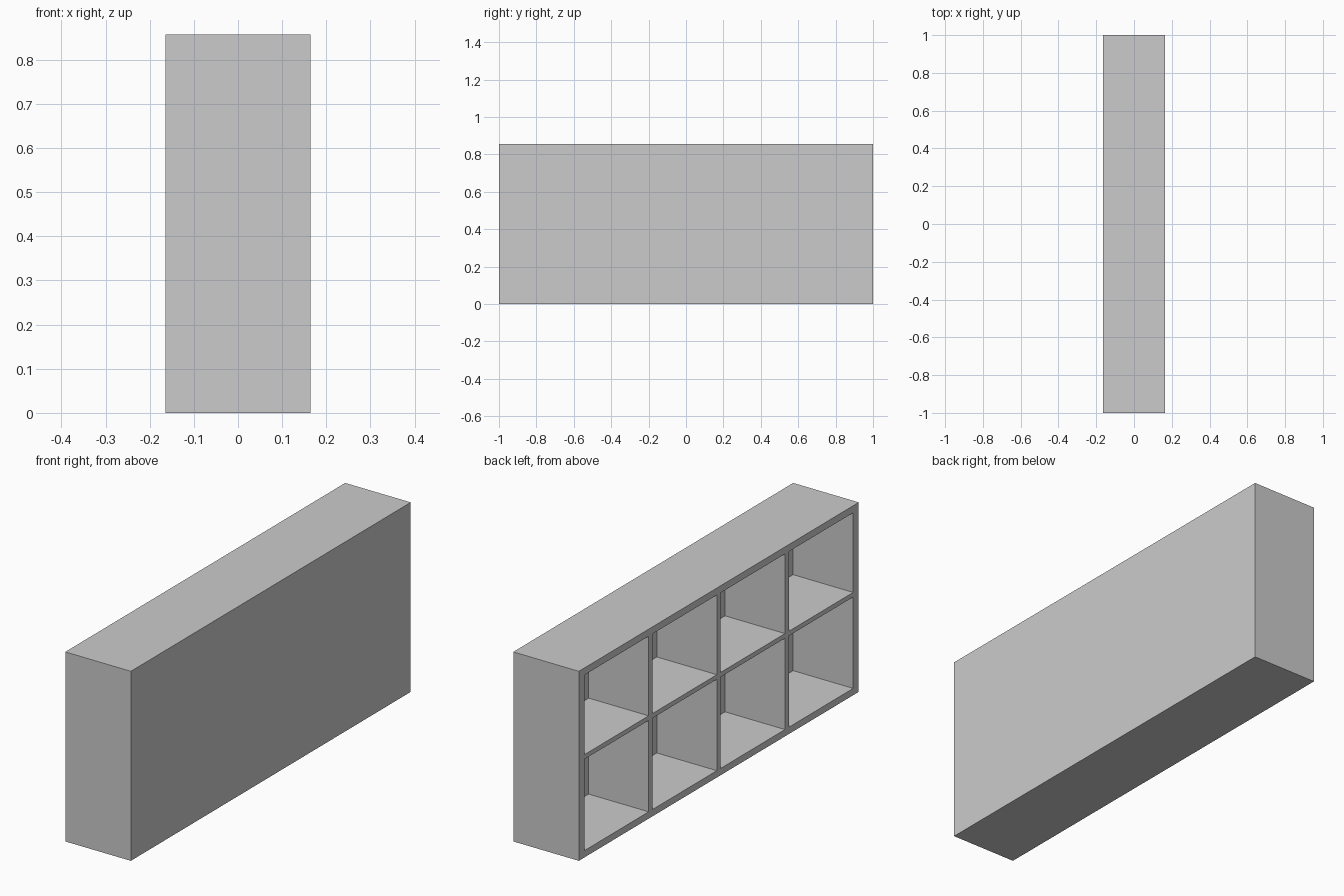
import bpy, bmesh
from mathutils import Matrix, Vector

if "Cube" in bpy.data.objects:
    bpy.data.objects.remove(bpy.data.objects["Cube"])

DEPTH, WIDTH, HEIGHT = 0.328, 2.0, 0.857
BACK = 0.028              # back panel thickness, on the +x side
SIDE, DIVIDER = 0.04, 0.028
COLUMNS = 4
ROWS = [(0.031, 0.444), (0.465, 0.825)]   # bottom and top of each compartment row


def add_box(bm, low, high):
    low, high = Vector(low), Vector(high)
    matrix = Matrix.Translation((low + high) / 2) @ Matrix.Diagonal((*(high - low), 1))
    bmesh.ops.create_cube(bm, size=1, matrix=matrix)


def boxes_object(name, boxes):
    bm = bmesh.new()
    for low, high in boxes:
        add_box(bm, low, high)
    mesh = bpy.data.meshes.new(name)
    bm.to_mesh(mesh)
    bm.free()
    obj = bpy.data.objects.new(name, mesh)
    bpy.context.collection.objects.link(obj)
    return obj


# Shelf unit body
shelf = boxes_object("shelf_unit", [((-DEPTH / 2, -WIDTH / 2, 0), (DEPTH / 2, WIDTH / 2, HEIGHT))])

# Compartments, open on the -x side
cell = (WIDTH - 2 * SIDE - (COLUMNS - 1) * DIVIDER) / COLUMNS
cells = []
for i in range(COLUMNS):
    y = -WIDTH / 2 + SIDE + i * (cell + DIVIDER)
    for bottom, top in ROWS:
        cells.append(((-DEPTH / 2 - 0.1, y, bottom), (DEPTH / 2 - BACK, y + cell, top)))
cutter = boxes_object("compartment_cutter", cells)
cutter.hide_render = True

cut = shelf.modifiers.new("compartments", 'BOOLEAN')
cut.operation = 'DIFFERENCE'
cut.solver = 'EXACT'
cut.object = cutter

# Apply the cut and drop the helper
bpy.context.view_layer.objects.active = shelf
shelf.select_set(True)
bpy.ops.object.modifier_apply(modifier=cut.name)
bpy.data.objects.remove(cutter)
